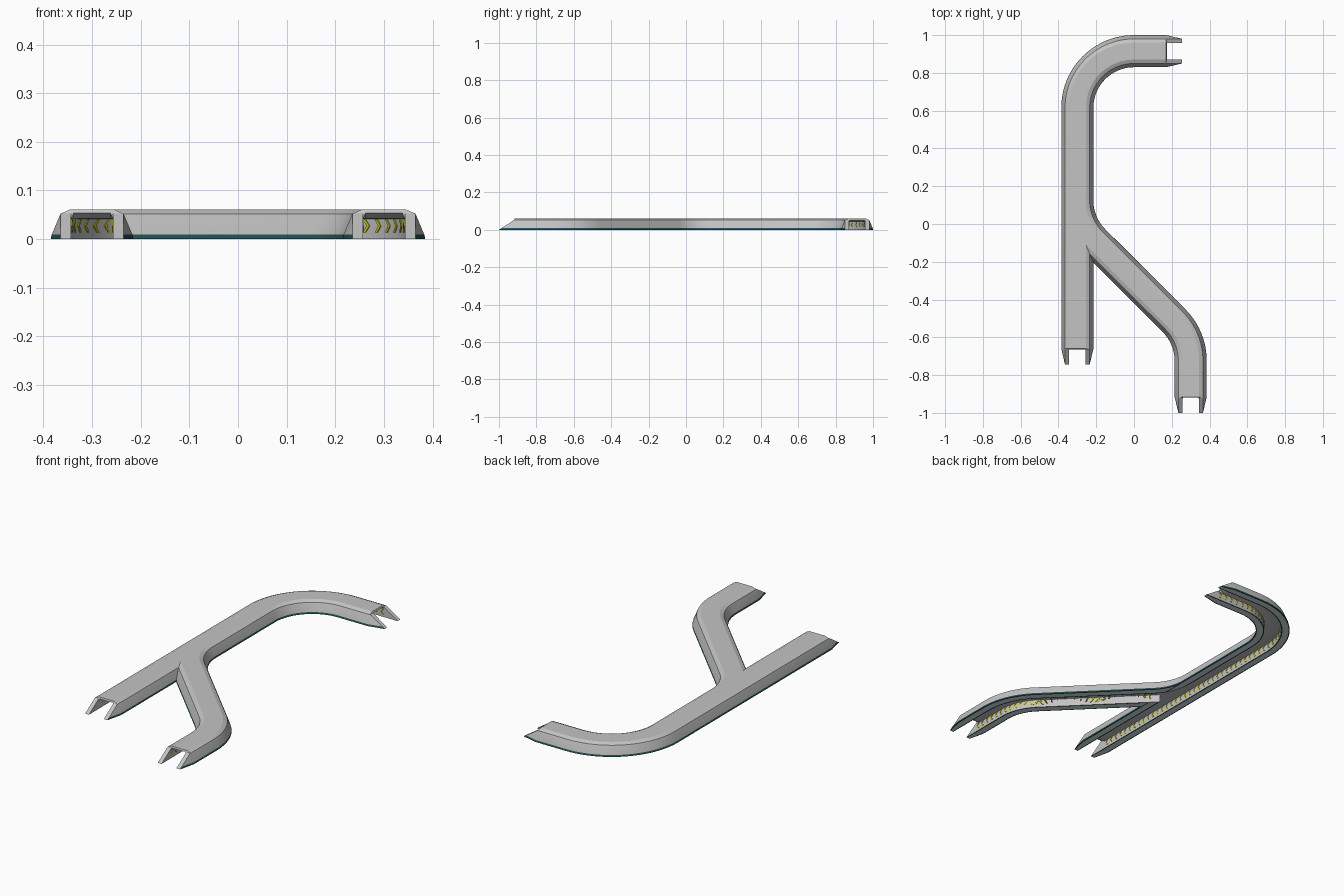
import bpy, bmesh
from math import sin, cos, pi, radians, hypot

cube = bpy.data.objects.get("Cube")
if cube:
    bpy.data.objects.remove(cube, do_unlink=True)


def material(name, rgb):
    m = bpy.data.materials.new(name)
    m.use_nodes = True
    m.diffuse_color = (*rgb, 1)
    m.node_tree.nodes["Principled BSDF"].inputs["Base Color"].default_value = (*rgb, 1)
    return m


GREY = material("shell grey", (0.55, 0.55, 0.55))
TEAL = material("dark teal trim", (0.02, 0.085, 0.09))
PALE = material("pale underside", (0.68, 0.74, 0.74))
YELLOW = material("arrow yellow", (0.62, 0.6, 0.01))


def make_object(name, bm, mats):
    mesh = bpy.data.meshes.new(name)
    bm.to_mesh(mesh)
    bm.free()
    for m in mats:
        mesh.materials.append(m)
    ob = bpy.data.objects.new(name, mesh)
    bpy.context.collection.objects.link(ob)
    return ob


# Centre lines: stations of (x, y, heading)
def arc(cx, cy, a0, a1, steps, r=0.3):
    turn = pi / 2 if a1 > a0 else -pi / 2
    angles = [radians(a0 + (a1 - a0) * i / steps) for i in range(steps + 1)]
    return [(cx + r * cos(a), cy + r * sin(a), a + turn) for a in angles]


main_path = [(-0.3, -0.66, pi / 2)] + arc(0, 0.615, 180, 90, 24) + [(0.17, 0.915, 0)]
branch_path = arc(0, 0.124, 180, 225, 12) + arc(0, -0.724, 45, 0, 12) + [(0.3, -0.915, -pi / 2)]

# Half sections: (sideways, height, distance forward)
OUTER = [(0.049, 0, 0), (0.079, 0, 0), (0.085, 0, 0), (0.083, 0.009, 0),
         (0.065, 0.052, 0), (0.045, 0.061, 0)]
OUTER_TIP = [(0.047, 0, 0.085), (0.061, 0, 0.085), (0.065, 0, 0.085),
             (0.065, 0.009, 0.0712), (0.065, 0.052, 0.005), (0.045, 0.053, 0.0035)]


def void_section(shoulder, ceiling, forward):
    return [(0.043, -0.02, forward), (0.043, shoulder, forward), (0.0375, ceiling, forward)]


VOID = void_section(0.041, 0.0425, 0)
VOID_TIP = [void_section(0.041, 0.0425, -0.025), void_section(0.042, 0.0535, 0.004),
            void_section(0.08, 0.1, 0.006), void_section(0.08, 0.1, 0.12)]

BAND_MATERIALS = [2, 1, 1, 0, 0, 0, 0, 0, 1, 1, 2, 1]


def place(station, u, z, forward):
    x, y, h = station
    return (x + u * sin(h) + forward * cos(h), y - u * cos(h) + forward * sin(h), z)


def sweep(name, path, body, tip, open_start, bands):
    rings = [(s, body, 1) for s in path]
    if len(tip) > 1:
        rings = rings[0 if not open_start else 1:-1]
    if open_start:
        rings = [(path[0], t, -1) for t in reversed(tip)] + rings
    rings += [(path[-1], t, 1) for t in tip]
    bm = bmesh.new()
    loops = []
    for station, half, sign in rings:
        full = half + [(-u, z, f) for u, z, f in reversed(half)]
        loops.append([bm.verts.new(place(station, u, z, f * sign)) for u, z, f in full])
    n = len(loops[0])
    for a, b in zip(loops, loops[1:]):
        for i in range(n):
            j = (i + 1) % n
            face = bm.faces.new((a[i], a[j], b[j], b[i]))
            face.material_index = bands[i] if bands else 0
    bm.faces.new(loops[0])
    bm.faces.new(loops[-1])
    bmesh.ops.recalc_face_normals(bm, faces=bm.faces)
    bmesh.ops.connect_verts_nonplanar(bm, angle_limit=0.002, faces=bm.faces)
    return make_object(name, bm, [GREY, TEAL, PALE])


def combine(target, other, operation):
    mod = target.modifiers.new("combine", 'BOOLEAN')
    mod.operation = operation
    mod.solver = 'EXACT'
    mod.object = other
    bpy.ops.object.select_all(action='DESELECT')
    bpy.context.view_layer.objects.active = target
    target.select_set(True)
    bpy.ops.object.modifier_apply(modifier=mod.name)
    bpy.data.objects.remove(other, do_unlink=True)


# Joined shell, hollowed along both passages
shell = sweep("tunnel_shell", main_path, OUTER, [OUTER_TIP], True, BAND_MATERIALS)
combine(shell, sweep("branch_shell", branch_path, OUTER, [OUTER_TIP], False, BAND_MATERIALS), 'UNION')
void = sweep("passage", main_path, VOID, VOID_TIP, True, None)
combine(void, sweep("branch_passage", branch_path, VOID, VOID_TIP, False, None), 'UNION')
combine(shell, void, 'DIFFERENCE')
bpy.ops.object.select_all(action='DESELECT')
shell.select_set(True)
bpy.context.view_layer.objects.active = shell
bpy.ops.object.shade_smooth_by_angle(angle=radians(20))


# Arrow plates along the inner walls
def walk(path, step):
    """Evenly spaced stations along a centre line."""
    left = step
    for a, b in zip(path, path[1:]):
        length = hypot(b[0] - a[0], b[1] - a[1])
        while left <= length:
            t = left / length
            yield tuple(p + (q - p) * t for p, q in zip(a, b))
            left += step
        left -= length


def add_arrow(bm, station, side, point):
    outline = [(0.011, 0.027), (-0.002, 0.04), (-0.011, 0.04),
               (0.002, 0.027), (-0.011, 0.014), (-0.002, 0.014)]
    front = [bm.verts.new(place(station, side * 0.041, z, f * point)) for f, z in outline]
    back = [bm.verts.new(place(station, side * 0.0434, z, f * point)) for f, z in outline]
    for ring in (front, back):
        bm.faces.new(ring[:4])
        bm.faces.new((ring[0], ring[3], ring[4], ring[5]))
    for i in range(6):
        j = (i + 1) % 6
        bm.faces.new((front[i], front[j], back[j], back[i]))


def arrows(name, path, point, blocked):
    bm = bmesh.new()
    for station in walk(path, 0.036):
        for side in (-1, 1):
            x, y, _ = place(station, side * 0.043, 0, 0)
            if not blocked(x, y, side):
                add_arrow(bm, station, side, point)
    bmesh.ops.recalc_face_normals(bm, faces=bm.faces)
    return make_object(name, bm, [YELLOW])


arrows("main_arrows", main_path, -1, lambda x, y, side: side > 0 and -0.15 < y < 0.14)
arrows("branch_arrows", branch_path, 1, lambda x, y, side: x < -0.235)
